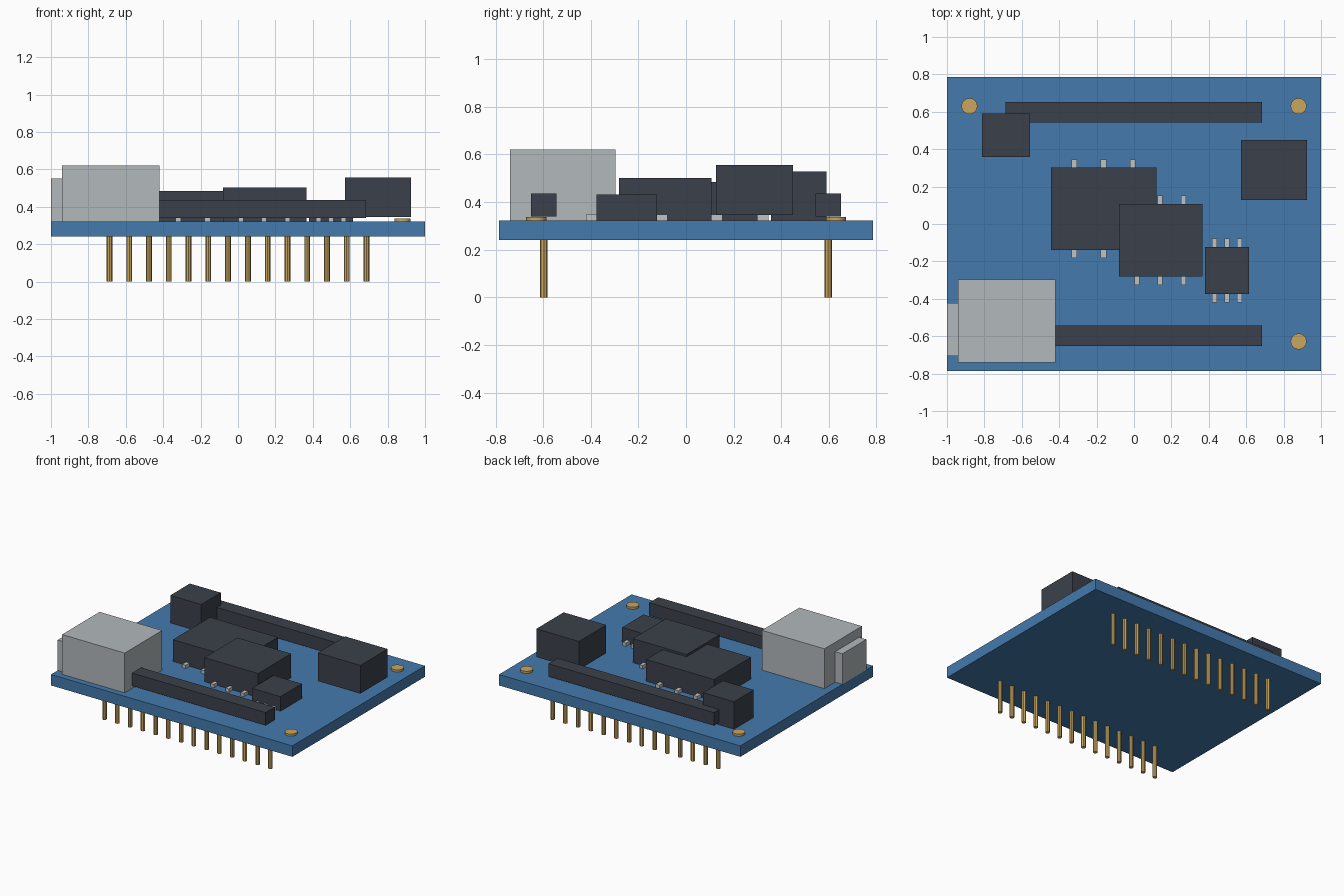
import bpy

cube = bpy.data.objects.get("Cube")
if cube:
    bpy.data.objects.remove(cube, do_unlink=True)


def material(name, rgb):
    mat = bpy.data.materials.new(name)
    mat.use_nodes = True
    color = (*rgb, 1)
    mat.diffuse_color = color
    mat.node_tree.nodes["Principled BSDF"].inputs["Base Color"].default_value = color
    return mat


BLUE = material("board blue", (0.058, 0.195, 0.42))
BLACK = material("chip charcoal", (0.044, 0.051, 0.067))
SILVER = material("shell grey", (0.445, 0.479, 0.497))
TIN = material("lead grey", (0.53, 0.55, 0.56))
GOLD = material("gold", (0.584, 0.381, 0.114))

BOARD_BOTTOM, BOARD_TOP = 0.24, 0.322
RAISED = 0.34  # underside of parts standing just off the board


def box(name, mat, x, y, z):
    """Box spanning the given (low, high) ranges."""
    spans = (x, y, z)
    bpy.ops.mesh.primitive_cube_add(size=1, location=[sum(s) / 2 for s in spans])
    obj = bpy.context.object
    obj.name = name
    obj.scale = [s[1] - s[0] for s in spans]
    bpy.ops.object.transform_apply(location=False, rotation=False, scale=True)
    obj.data.materials.append(mat)
    return obj


def cylinder(name, mat, radius, sides, x, y, z):
    bpy.ops.mesh.primitive_cylinder_add(
        radius=radius, depth=z[1] - z[0], vertices=sides, location=(x, y, sum(z) / 2))
    obj = bpy.context.object
    obj.name = name
    obj.data.materials.append(mat)
    bpy.ops.object.shade_smooth_by_angle()
    return obj


def chip(name, x, y, top, lead_xs, lead_width):
    """Chip body with a row of leads along its front and back edges."""
    box(name, BLACK, x, y, (BOARD_TOP, top))
    reach, half = 0.045, lead_width / 2
    for i, lx in enumerate(lead_xs, 1):
        for side, span in (("front", (y[0] - reach, y[0])), ("back", (y[1], y[1] + reach))):
            box(f"{name}_{side}_lead_{i}", TIN, (lx - half, lx + half), span,
                (BOARD_TOP, 0.347))


# Circuit board
box("circuit_board", BLUE, (-1, 1), (-0.785, 0.785), (BOARD_BOTTOM, BOARD_TOP))

# Chips with leads
chip("large_chip", (-0.443, 0.119), (-0.138, 0.301), 0.485, (-0.32, -0.163, -0.006), 0.03)
chip("medium_chip", (-0.081, 0.365), (-0.282, 0.108), 0.502, (0.015, 0.14, 0.265), 0.027)
chip("small_chip", (0.379, 0.615), (-0.375, -0.122), 0.431, (0.43, 0.498, 0.565), 0.027)

# Plain component blocks
box("corner_block", BLACK, (-0.812, -0.556), (0.358, 0.59), (BOARD_TOP, 0.528))
box("raised_block", BLACK, (0.572, 0.925), (0.127, 0.45), (0.345, 0.556))

# Metal connector and its mouth at the left edge
box("connector_shell", SILVER, (-0.94, -0.421), (-0.74, -0.296), (BOARD_TOP, 0.62))
box("connector_mouth", SILVER, (-1, -0.94), (-0.706, -0.423), (BOARD_TOP, 0.55))

# Headers along front and back, each with a row of pins below
PINS = 14
for side, y in (("front", -0.597), ("back", 0.597)):
    box(f"{side}_header", BLACK, (-0.688, 0.685), (y - 0.054, y + 0.054), (RAISED, 0.436))
    for i in range(PINS):
        x = -0.687 + i * 1.374 / (PINS - 1)
        cylinder(f"{side}_pin_{i + 1}", GOLD, 0.0155, 8, x, y, (0, BOARD_BOTTOM + 0.01))

# Round gold mounting pads in three corners
for name, x, y in (("back_right", -0.88, 0.63), ("back_left", 0.88, 0.63),
                   ("front_left", 0.88, -0.628)):
    cylinder(f"{name}_mounting_pad", GOLD, 0.043, 16, x, y, (BOARD_TOP, 0.338))
